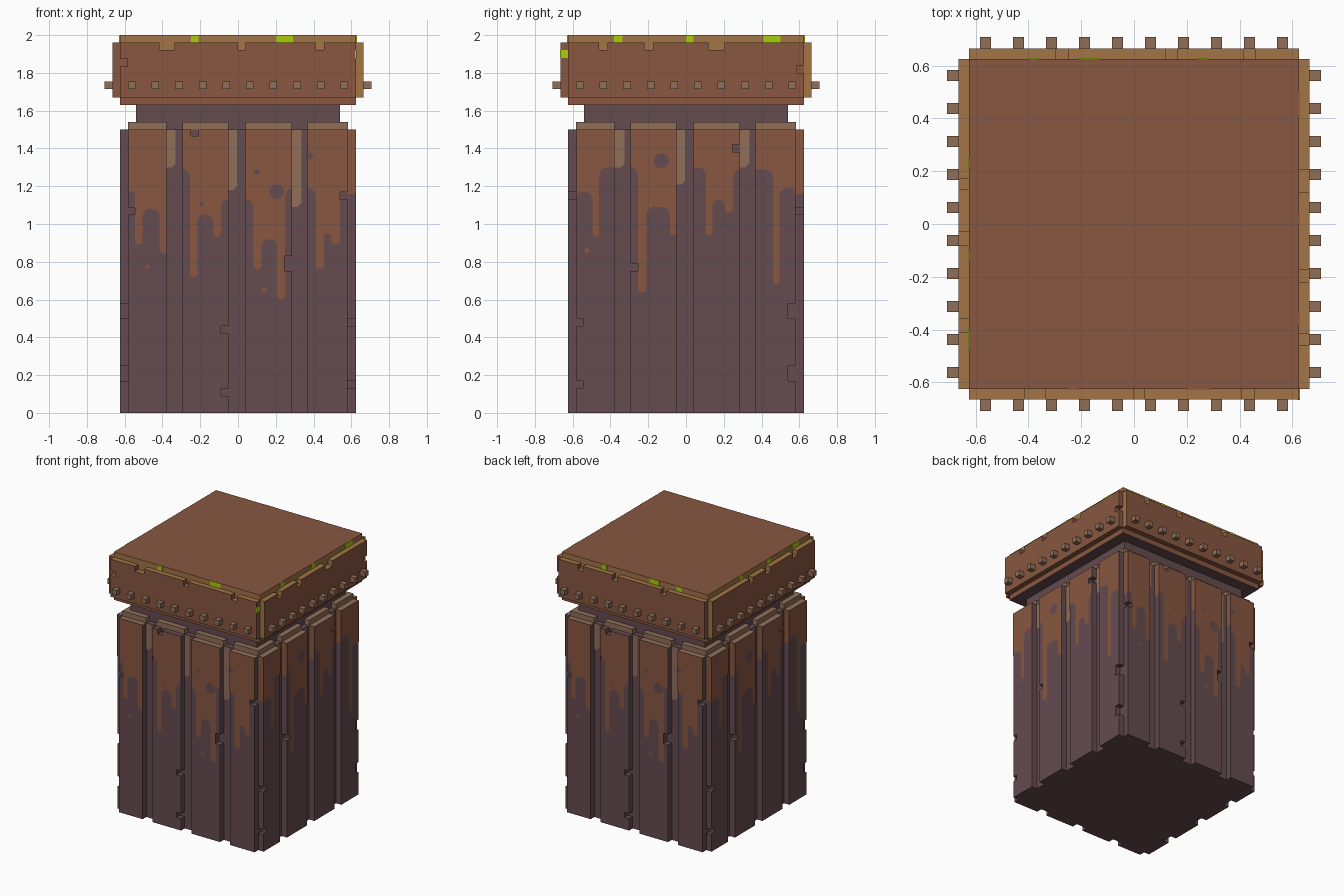
import bpy, math

if "Cube" in bpy.data.objects:
    bpy.data.objects.remove(bpy.data.objects["Cube"])

# ---- flat colours ----
def lin(c):
    c /= 255
    return c / 12.92 if c <= 0.04045 else ((c + 0.055) / 1.055) ** 2.4

COL = {"purple_wood": (101, 76, 80), "rust_brown": (137, 87, 64), "ochre_edge": (162, 117, 70),
       "tan_worn": (144, 110, 89), "lime_moss": (172, 203, 12)}
MATS = []
for n, c in COL.items():
    m = bpy.data.materials.new(n)
    m.diffuse_color = (*[lin(v) for v in c], 1)
    m.use_nodes = True
    m.node_tree.nodes["Principled BSDF"].inputs["Base Color"].default_value = m.diffuse_color
    MATS.append(m)
PURPLE, BROWN, OCHRE, TAN, LIME = range(5)

# ---- mesh collector: u = right, d = outwards, z = up on the front side ----
class Part:
    def __init__(self):
        self.v, self.f, self.m = [], [], []

    def face(self, pts, mat):
        n = len(self.v)
        self.v += pts
        self.f.append(list(range(n, n + len(pts))))
        self.m.append(mat)

    def sheet(self, pts, d, mat):
        self.face([(u, -d, z) for u, z in pts], mat)

    def slab(self, pts, d0, d1, mat, top=None, left=None):
        """Extruded outline; upward and left-facing walls may get their own colour."""
        self.sheet(pts, d1, mat)
        self.sheet(pts[::-1], d0, mat)
        for (a, b), (c, e) in zip(pts, pts[1:] + pts[:1]):
            k = mat
            if top is not None and c < a - 1e-6:
                k = top
            if left is not None and e < b - 1e-6:
                k = left
            self.face([(a, -d1, b), (a, -d0, b), (c, -d0, e), (c, -d1, e)], k)

    def build(self, name, turn=0):
        me = bpy.data.meshes.new(name)
        me.from_pydata(self.v, [], self.f)
        for m in MATS:
            me.materials.append(m)
        me.polygons.foreach_set("material_index", self.m)
        me.update()
        ob = bpy.data.objects.new(name, me)
        ob.rotation_euler.z = turn * math.pi / 2
        bpy.context.collection.objects.link(ob)
        return ob

def rect(u0, u1, z0, z1):
    return [(u0, z0), (u1, z0), (u1, z1), (u0, z1)]

def notched(u0, u1, z0, z1, cuts):
    """Rectangle with square bites out of its right, top and left edges."""
    near = lambda a, b: abs(a - b) < 0.004
    p = [(u0, z0), (u1, z0)]
    for a, b, c, d in sorted(cuts, key=lambda k: k[2]):
        if near(b, u1) and a > u0 and not near(d, z1):
            p += [(u1, c), (a, c), (a, d), (u1, d)]
    p.append((u1, z1))
    for a, b, c, d in sorted(cuts, key=lambda k: -k[0]):
        if near(d, z1) and u0 < a and b < u1:
            p += [(b, z1), (b, c), (a, c), (a, z1)]
    p.append((u0, z1))
    for a, b, c, d in sorted(cuts, key=lambda k: -k[2]):
        if near(a, u0) and b < u1 and not near(d, z1):
            p += [(u0, d), (b, d), (b, c), (u0, c)]
    return p

def disc(u, z, r, n=12):
    return [(u + r * math.cos(2 * math.pi * i / n), z + r * math.sin(2 * math.pi * i / n)) for i in range(n)]

PLANKS = [(-0.58, -0.378), (-0.294, -0.05), (0.04, 0.285), (0.368, 0.58)]

# paint edge as (right end, height); odd entries are drips, even entries bare tongues
EDGE = [[(-.545, 1.17), (-.505, .89), (-.415, 1.08), (-.37, .84), (-.255, 1.29), (-.215, .72), (-.13, 1.05),
         (-.09, .93), (.08, 1.13), (.125, .76), (.205, .92), (.25, .6), (.41, 1.19), (.455, .76), (.495, .95),
         (.54, .89), (.59, 1.17)],
        [(-.495, 1.17), (-.46, .93), (-.255, 1.3), (-.21, .64), (-.085, 1.09), (-.045, .94), (.105, 1.3),
         (.14, .94), (.205, 1.13), (.25, 1.06), (.46, 1.29), (.495, .68), (.59, 1.19)]]
CHIPS = [[(-.58, -.545, 1.05, 1.085), (-.09, -.05, .42, .46), (-.09, -.05, .09, .13), (.245, .285, .75, .83),
          (.54, .58, 1.13, 1.17), (-.25, -.21, 1.465, 1.5)],
         [(-.58, -.545, .46, .5), (-.58, -.545, .13, .17), (-.294, -.255, .75, .79), (.54, .58, .5, .58),
          (.54, .58, .17, .25), (.245, .285, 1.38, 1.42)]]
SPOTS = [[(.205, 1.17, .04, 0), (.1, 1.275, .015, 0), (.38, 1.36, .018, 0), (-.19, 1.105, .012, 0),
          (-.48, .775, .012, 1), (.14, .65, .015, 1)],
         [(-.13, 1.335, .04, 0), (-.525, .86, .013, 1)]]
GROOVE = [[(-.378, -.33, 1.3), (-.05, -.005, 1.18), (.285, .335, 1.09)],
          [(-.378, -.325, 1.3), (-.05, -.005, 1.21), (.285, .335, 1.3)]]
CAP_CUTS = [[(-.415, -.335, 1.92, 1.96), (0, .04, 1.92, 1.96), (.41, .455, 1.92, 1.96), (-.625, -.585, 1.835, 1.875)],
            [(-.46, -.415, 1.92, 1.96), (-.22, -.175, 1.92, 1.96), (.12, .205, 1.92, 1.96), (-.04, -.04, 0, 0)],
            [(-.46, -.415, 1.92, 1.96), (-.165, -.12, 1.92, 1.96), (.25, .295, 1.92, 1.96)],
            [(-.17, -.13, 1.92, 1.96), (.03, .08, 1.92, 1.96), (.36, .41, 1.92, 1.96)]]
CAP_CUTS[1][3] = (.585, .625, 1.8, 1.84)
MOSS = [[(-.25, -.21), (.2, .29)], [(-.38, -.335), (0, .04), (.41, .5)],
        [(-.28, -.24), (.13, .21), (.36, .4)], [(-.25, -.21), (.1, .14), (.4, .48)]]

def paint(part, edge, chips):
    """Brown coat on the plank faces, down to the rounded drip edge."""
    start = -.585
    for i, (end, z) in enumerate(edge):
        r, mid = (end - start) / 2, (end + start) / 2
        cap = min(r, .04)
        sign = -1 if i % 2 == 0 else 1

        def height(x):
            over = max(0, abs(x - mid) - (r - cap))
            return z + sign * (cap - math.sqrt(max(0, cap * cap - over * over)))
        xs = {mid - r * math.cos(math.pi * k / 10) for k in range(11)}
        xs |= {x for p in PLANKS for x in p} | {x for c in chips for x in c[:2]}
        xs = sorted(x for x in xs if start - 1e-9 <= x <= end + 1e-9)
        for a, b in zip(xs, xs[1:]):
            m = (a + b) / 2
            if b - a < 1e-5 or not any(p[0] < m < p[1] for p in PLANKS):
                continue
            ha, hb = height(a), height(b)
            for c in chips:
                if c[0] < m < c[1] and c[3] > max(ha, hb):
                    if c[2] > max(ha, hb):
                        part.sheet([(a, ha), (b, hb), (b, c[2]), (a, c[2])], .628, BROWN)
                    ha = hb = c[3]
            if ha < 1.499:
                part.sheet([(a, ha), (b, hb), (b, 1.5), (a, 1.5)], .628, BROWN)
        start = end

# ---- four sides ----
for k, side in enumerate(("front", "right", "back", "left")):
    j = k % 2
    # planks with chipped edges, and the worn step above each one
    planks, coat = Part(), Part()
    for i, (a, b) in enumerate(PLANKS):
        cuts = [c for c in CHIPS[j] if a - .003 <= c[0] and c[1] <= b + .003]
        planks.slab(notched(a, b, 0, 1.5, cuts), .58, .625, PURPLE, top=TAN if not cuts else None)
        planks.slab(rect(a, b, 1.5, 1.54), .53, .582, TAN)
        coat.face([(a, -.58, 1.501), (a, -.625, 1.501), (b, -.625, 1.501), (b, -.58, 1.501)], TAN) \
            if not any(c[3] == 1.5 for c in cuts) else None
        # paint running down the left wall of the plank
        low = 1.16 if i == 0 else 1.25
        coat.face([(a - .002, -.58, low), (a - .002, -.625, low), (a - .002, -.625, 1.5), (a - .002, -.58, 1.5)], BROWN)
    planks.build(side + "_planks", k)
    # drips, spots and runs in the grooves
    paint(coat, EDGE[j], CHIPS[j])
    for u, z, r, m in SPOTS[j]:
        coat.sheet(disc(u, z, r), .631, m)
    for a, b, z in GROOVE[j]:
        coat.sheet([(a, z), (b - .02, z), (b, z + .02), (b, 1.5), (a, 1.5)], .584, TAN)
    coat.build(side + "_paint_drips", k)
    # cap panel with bites in its rim, moss on the edge
    panel = Part()
    panel.slab(notched(-.625, .625, 1.67, 1.96, CAP_CUTS[k]), .62, .665, BROWN, top=OCHRE, left=OCHRE)
    for a, b in MOSS[k]:
        panel.slab(rect(a, b, 1.961, 1.999), .62, .629, LIME)
    if k == 0:
        panel.slab(rect(.62, .628, 1.88, 1.92), .625, .666, LIME)
    panel.build(side + "_cap_panel", k)
    # row of studs
    studs = Part()
    for i in range(10):
        u = -.5625 + i * .125
        studs.slab(rect(u - .02, u + .02, 1.715, 1.755), .66, .708, TAN)
    studs.build(side + "_studs", k)

# ---- inner blocks ----
def block(name, r, z0, z1, mat, top=None, bottom=None):
    p = Part()
    p.slab(rect(-r, r, z0, z1), -r, r, mat, top=top)
    if bottom is not None:
        p.m[2] = bottom
    p.build(name)

block("body_core", .58, 0, 1.5, PURPLE)
block("neck", .54, 1.49, 1.64, PURPLE)
block("cap_core", .625, 1.63, 1.9, BROWN, bottom=PURPLE)
block("cap_lid", .625, 1.9, 2.0, OCHRE, top=BROWN)
